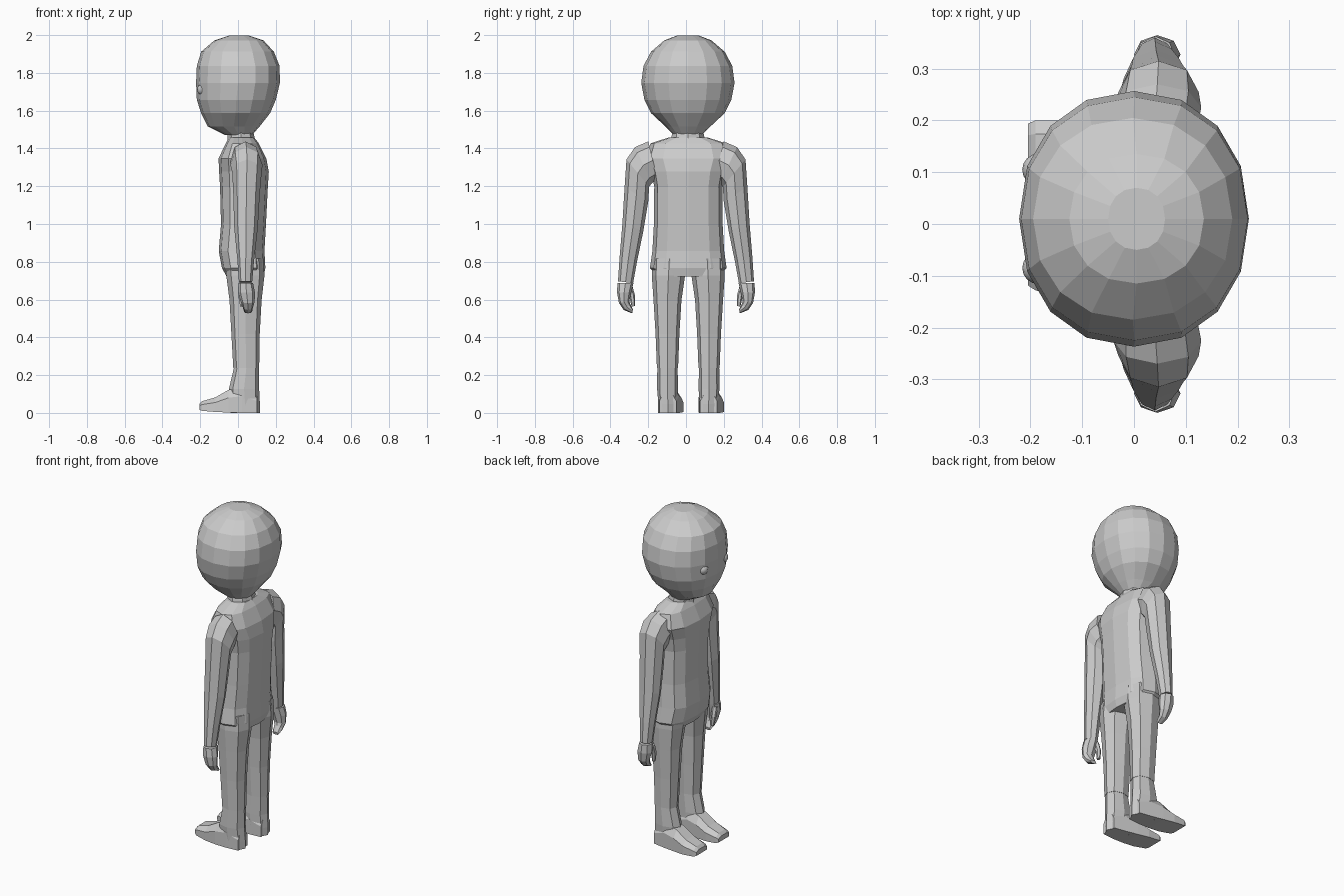
import bpy, bmesh
from math import cos, sin, pi, copysign
from mathutils import Vector

if "Cube" in bpy.data.objects:
    bpy.data.objects.remove(bpy.data.objects["Cube"])


def ring(c, u, v, n, power=1.0, turn=0.0):
    """Rounded cross-section around c, spanned by half-axes u and v."""
    pts = []
    for i in range(n):
        a = 2 * pi * (i + turn) / n
        p, q = (copysign(abs(t) ** power, t) for t in (cos(a), sin(a)))
        pts.append(Vector(c) + Vector(u) * p + Vector(v) * q)
    return pts


def loft(name, rings):
    """Skin a list of equal-length rings and cap both ends."""
    bm = bmesh.new()
    rows = [[bm.verts.new(p) for p in r] for r in rings]
    n = len(rows[0])
    for a, b in zip(rows, rows[1:]):
        for i in range(n):
            j = (i + 1) % n
            bm.faces.new((a[i], a[j], b[j], b[i]))
    bm.faces.new(rows[0])
    bm.faces.new(rows[-1])
    bmesh.ops.recalc_face_normals(bm, faces=bm.faces)
    me = bpy.data.meshes.new(name)
    bm.to_mesh(me)
    bm.free()
    ob = bpy.data.objects.new(name, me)
    bpy.context.collection.objects.link(ob)
    return ob


def level(z, x0, x1, hy, n, yc=0.01, power=1.0, turn=0.0):
    """Horizontal ring from its x extent and half width in y."""
    return ring(((x0 + x1) / 2, yc, z), ((x1 - x0) / 2, 0, 0), (0, hy, 0), n, power, turn)


# Head: faceted, flat face side, tapering to the chin
head = [(2.0, -.05, .06, .06), (1.975, -.125, .135, .125), (1.915, -.195, .19, .195),
        (1.84, -.218, .22, .235), (1.75, -.222, .222, .247), (1.66, -.218, .2, .23),
        (1.59, -.195, .17, .195), (1.52, -.16, .115, .12), (1.475, -.07, .075, .075)]
loft("head", [level(z, a, b, h, 16, power=.92) for z, a, b, h in head])

# Eyes
for s in (-1, 1):
    bpy.ops.mesh.primitive_uv_sphere_add(segments=16, ring_count=8, radius=.031,
                                         location=(-.185, .01 + s * .095, 1.715))
    bpy.context.object.name = "eye"
    bpy.ops.object.shade_smooth()

# Neck
neck = [(1.53, -.05, .07, .07), (1.475, -.055, .085, .085), (1.4, -.06, .1, .1)]
loft("neck", [level(z, a, b, h, 8) for z, a, b, h in neck])

# Torso: sloped shoulders, straight shirt, rounded seat
torso = [(1.462, -.045, .085, .1), (1.43, -.065, .11, .2), (1.35, -.103, .15, .225),
         (1.28, -.1, .163, .195), (1.2, -.095, .158, .18), (1.0, -.09, .148, .182),
         (.86, -.102, .14, .19), (.77, -.085, .145, .203), (.725, -.06, .135, .16)]
loft("torso", [level(z, a, b, h, 12, .012, .75) for z, a, b, h in torso])

# Arms: outer (y, z), inner (y, z), x extent
arm = [((.2, 1.44), (.15, 1.24), -.04, .12), ((.27, 1.41), (.18, 1.22), -.04, .13),
       ((.315, 1.345), (.195, 1.2), -.03, .125), ((.325, 1.2), (.2, 1.12), -.025, .115),
       ((.337, 1.0), (.225, .97), -.02, .105), ((.352, .82), (.26, .8), -.003, .085),
       ((.36, .7), (.28, .69), .005, .075)]
hand = [((.363, .69), (.278, .69), .002, .08), ((.365, .64), (.29, .64), .0, .09),
        ((.355, .585), (.3, .595), .015, .088), ((.33, .548), (.295, .58), .025, .08),
        ((.285, .53), (.28, .548), .032, .075)]
thumb = [((.32, .67), (.285, .68), .0, .035), ((.3, .62), (.27, .625), .0, .03),
         ((.288, .565), (.27, .57), .01, .03)]


def limb(name, data, s, n):
    rings = []
    for o, i, x0, x1 in data:
        c = ((x0 + x1) / 2, s * (o[0] + i[0]) / 2, (o[1] + i[1]) / 2)
        u = (0, s * (o[0] - i[0]) / 2, (o[1] - i[1]) / 2)
        rings.append(ring(c, u, ((x1 - x0) / 2, 0, 0), n))
    loft(name, rings)


for s in (-1, 1):
    limb("arm", arm, s, 8)
    limb("hand", hand, s, 8)
    limb("thumb", thumb, s, 6)

# Legs: z, x extent, half width, distance of the centre from the middle
leg = [(.82, -.07, .135, .09, .1), (.73, -.062, .14, .088, .105), (.6, -.045, .125, .074, .11),
       (.42, -.035, .115, .063, .11), (.24, -.025, .112, .056, .11)]
ankle = [(.24, -.022, .11, .054, .11), (.13, -.048, .112, .055, .11),
         (.05, -.04, .116, .05, .108), (.003, -.04, .116, .048, .108)]
# Feet: x, y shift towards the toe, half width, bottom and top height
foot = [(.1, 0, .045, .003, .1), (.02, .005, .055, .003, .14), (-.05, .012, .062, .005, .125),
        (-.12, .022, .065, .008, .085), (-.19, .032, .058, .014, .065), (-.205, .034, .05, .02, .05)]
for s in (-1, 1):
    mid = .012
    for name, data in (("leg", leg), ("ankle", ankle)):
        loft(name, [level(z, a, b, h, 8, mid + s * d, .85)
                    for z, a, b, h, d in data])
    rings = []
    for x, shift, h, z0, z1 in foot:
        y = mid + s * .108 + shift * (.8 if s < 0 else .7)
        rings.append([Vector((x, y - h, z0)), Vector((x, y + h, z0)),
                      Vector((x, y + h, z0 + (z1 - z0) * .65)), Vector((x, y + h * .55, z1)),
                      Vector((x, y - h * .55, z1)), Vector((x, y - h, z0 + (z1 - z0) * .65))])
    loft("foot", rings)

# Stand exactly on the ground
bpy.context.view_layer.update()
low = min((o.matrix_world @ v.co).z for o in bpy.data.objects for v in o.data.vertices)
for o in bpy.data.objects:
    o.location.z -= low
